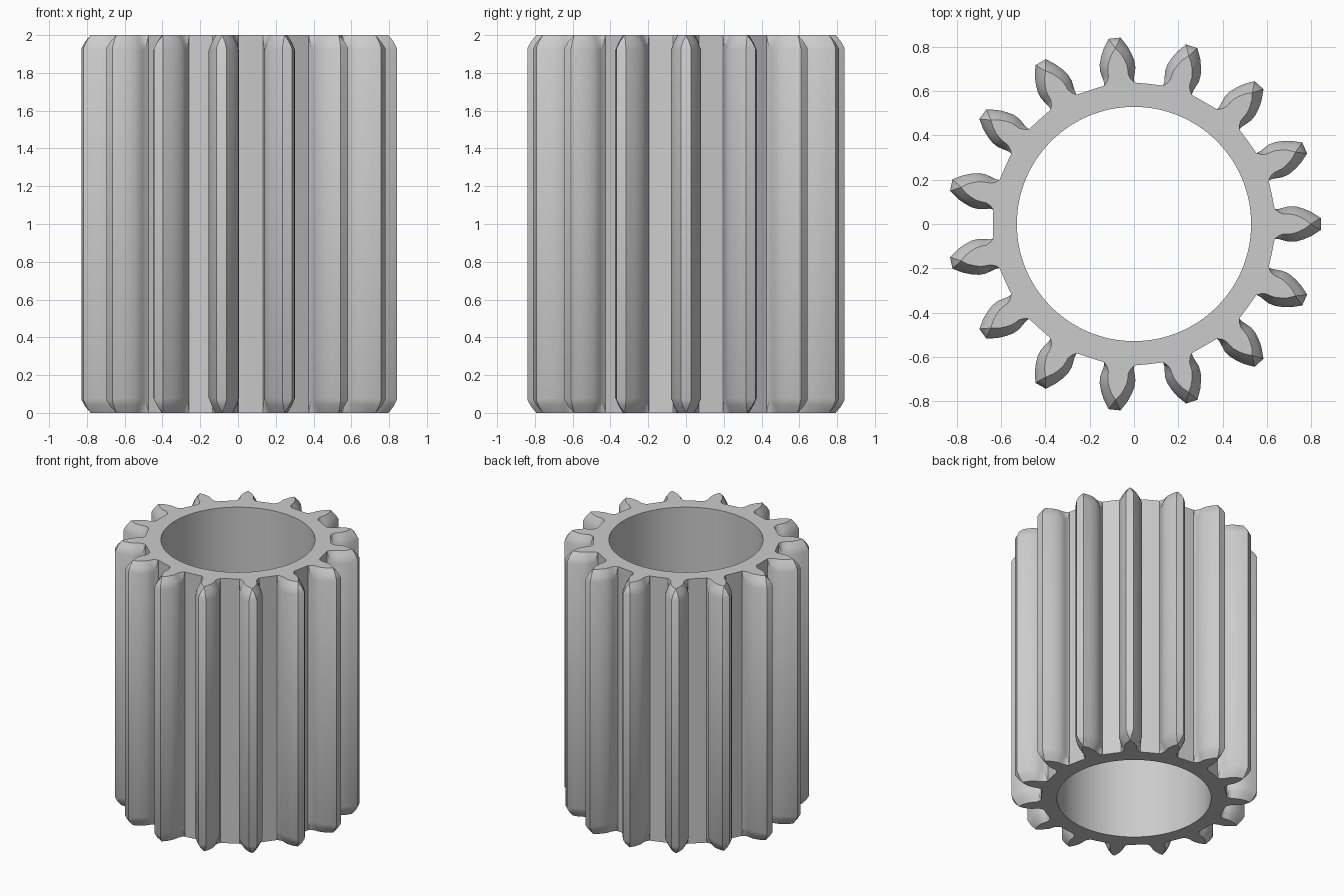
import bpy, bmesh, math

TEETH = 15
PITCH = 2 * math.pi / TEETH
HEIGHT = 2.0
BORE = 0.528
BORE_STEPS = 8          # bore segments per tooth

cube = bpy.data.objects.get("Cube")
if cube:
    bpy.data.objects.remove(cube, do_unlink=True)

steel = bpy.data.materials.new("plain_grey")
steel.use_nodes = True
grey = (0.6, 0.6, 0.6, 1)
steel.diffuse_color = grey
steel.node_tree.nodes["Principled BSDF"].inputs["Base Color"].default_value = grey

# Half tooth: full radius and half width, end radius and half width, bevel depth
half = [
    (0.634, 0.068, 0.634, 0.068, 0.0),
    (0.652, 0.068, 0.650, 0.054, 0.06),
    (0.675, 0.074, 0.672, 0.045, 0.08),
    (0.700, 0.080, 0.695, 0.045, 0.08),
    (0.730, 0.079, 0.717, 0.043, 0.08),
    (0.765, 0.069, 0.743, 0.034, 0.08),
    (0.800, 0.054, 0.770, 0.021, 0.08),
    (0.842, 0.027, 0.797, 0.000, 0.07),
]
gap = 0.635
gx, gy = gap * math.cos(PITCH / 2), gap * math.sin(PITCH / 2)
lower = [(r, -h, er, -eh, d) for r, h, er, eh, d in half]
tooth = [(gx, -gy, gx, -gy, 0.0)] + lower + half[::-1]


def profile_ring(bm, inset, level):
    """One outline of the gear; level is the share of bevel depth below the end."""
    ring = []
    for i in range(TEETH):
        c, s = math.cos(i * PITCH), math.sin(i * PITCH)
        for r, h, er, eh, d in tooth:
            x, y = r + (er - r) * inset, h + (eh - h) * inset
            z = d * abs(level)
            if level >= 0:
                z = HEIGHT - z
            ring.append(bm.verts.new((x * c - y * s, x * s + y * c, z)))
    return ring


def bore_ring(bm, z):
    n = TEETH * BORE_STEPS
    angles = [(i / n) * 2 * math.pi - PITCH / 2 for i in range(n)]
    return [bm.verts.new((BORE * math.cos(a), BORE * math.sin(a), z)) for a in angles]


def bridge(bm, a, b):
    for i in range(len(a)):
        j = (i + 1) % len(a)
        bm.faces.new((a[i], a[j], b[j], b[i]))


bm = bmesh.new()

# Toothed outer wall with rounded tooth ends
rings = [profile_ring(bm, inset, level) for inset, level in
         ((1, -1e-9), (0.4, -0.5), (0, -1), (0, 1), (0.4, 0.5), (1, 0))]
for a, b in zip(rings, rings[1:]):
    bridge(bm, a, b)

# Smooth bore
bores = [bore_ring(bm, 0), bore_ring(bm, HEIGHT)]
bridge(bm, bores[1], bores[0])

# Flat ends, one sector per tooth
n = len(tooth)
for outer, inner in ((rings[0], bores[0]), (rings[-1], bores[1])):
    for i in range(TEETH):
        out = [outer[(i * n + k) % len(outer)] for k in range(n + 1)]
        ins = [inner[(i * BORE_STEPS + k) % len(inner)] for k in range(BORE_STEPS + 1)]
        bm.faces.new(out + ins[::-1])

bmesh.ops.remove_doubles(bm, verts=bm.verts, dist=0.0001)
bmesh.ops.recalc_face_normals(bm, faces=bm.faces)

mesh = bpy.data.meshes.new("pinion_gear")
bm.to_mesh(mesh)
bm.free()
mesh.materials.append(steel)
gear = bpy.data.objects.new("pinion_gear", mesh)
bpy.context.collection.objects.link(gear)

bpy.ops.object.select_all(action="DESELECT")
gear.select_set(True)
bpy.context.view_layer.objects.active = gear
bpy.ops.object.shade_smooth_by_angle(angle=math.radians(32))
